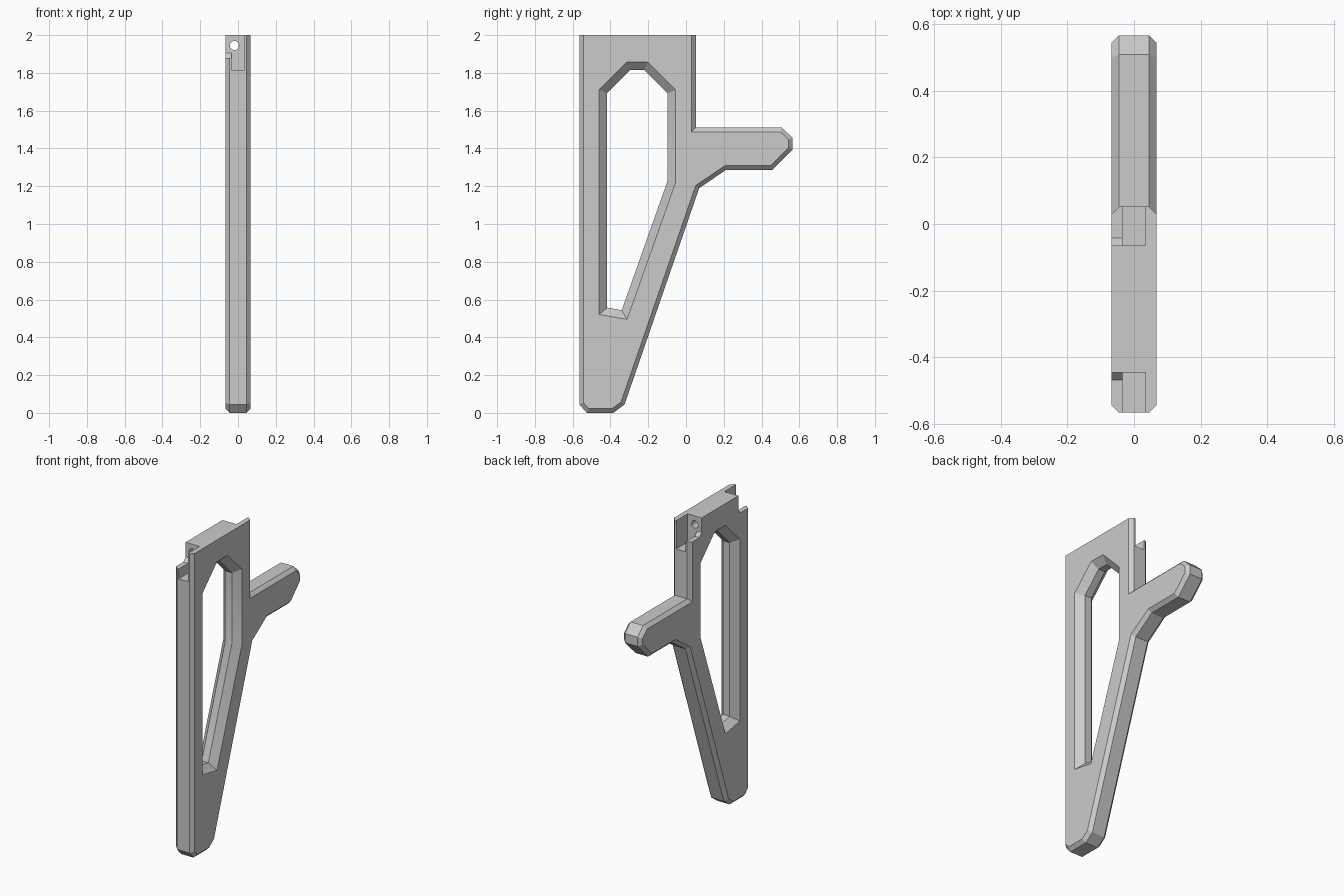
import bpy
import bmesh
import math
from mathutils import Vector

if "Cube" in bpy.data.objects:
    bpy.data.objects.remove(bpy.data.objects["Cube"], do_unlink=True)

HALF = 0.067       # half thickness of the plate
TOP = 2.0
POCKET = 0.034     # half width of the end pockets

gray = bpy.data.materials.new("plain gray")
gray.use_nodes = True
gray.diffuse_color = (0.6, 0.6, 0.6, 1)
gray.node_tree.nodes["Principled BSDF"].inputs["Base Color"].default_value = (0.6, 0.6, 0.6, 1)


def inset(points, d):
    """Move every side of a counter-clockwise (y, z) outline inward by d, mitred."""
    out = []
    pts = [Vector(p) for p in points]
    for i, p in enumerate(pts):
        a = (p - pts[i - 1]).normalized()
        b = (pts[(i + 1) % len(pts)] - p).normalized()
        na, nb = Vector((-a.y, a.x)), Vector((-b.y, b.x))
        out.append(p + (na + nb) * d / (1 + na.dot(nb)))
    return out


def loft(name, points, sections, z_max=9):
    """Solid through copies of an outline, one for each (x, inset) section."""
    bm = bmesh.new()
    rings = [[bm.verts.new((x, p.x, min(p.y, z_max))) for p in inset(points, d)]
             for x, d in sections]
    for r, s in zip(rings, rings[1:]):
        for i in range(len(r)):
            bm.faces.new((r[i - 1], r[i], s[i], s[i - 1]))
    bm.faces.new(rings[0])
    bm.faces.new(rings[-1])
    bmesh.ops.recalc_face_normals(bm, faces=bm.faces)
    mesh = bpy.data.meshes.new(name)
    bm.to_mesh(mesh)
    bm.free()
    obj = bpy.data.objects.new(name, mesh)
    bpy.context.collection.objects.link(obj)
    mesh.materials.append(gray)
    return obj


def cut(body, cutter):
    """Subtract the cutter from the body and discard it."""
    mod = body.modifiers.new("cut", 'BOOLEAN')
    mod.operation = 'DIFFERENCE'
    mod.solver = 'EXACT'
    mod.object = cutter
    cutter.hide_render = True
    bpy.context.view_layer.objects.active = body
    bpy.ops.object.modifier_apply(modifier=mod.name)
    bpy.data.objects.remove(cutter, do_unlink=True)


# Chamfered plate with tapering leg and rear arm
outline = [(-0.565, 0.045), (-0.525, 0), (-0.385, 0), (-0.325, 0.045),
           (0.07, 1.19), (0.213, 1.287), (0.457, 1.287), (0.565, 1.395),
           (0.565, 1.455), (0.508, 1.51), (0.052, 1.51), (0.052, 2.1), (-0.565, 2.1)]
c = 0.022
bracket = loft("bracket_body", outline,
               [(-HALF, c), (c - HALF, 0), (HALF - c, 0), (HALF, c)], TOP)

# Long opening, chamfered from both faces
opening = [(-0.46, 0.521), (-0.312, 0.495), (-0.055, 1.22), (-0.055, 1.71),
           (-0.203, 1.858), (-0.312, 1.858), (-0.46, 1.71)]
c = 0.043
cut(bracket, loft("opening_cutter", opening,
                  [(-HALF - 0.01, -0.01), (c - HALF, c), (HALF - c, c), (HALF + 0.01, -0.01)]))

# End pockets, with the wall on one side lowered and ramped
for wall, sign in ((-0.445, -1), (-0.065, 1)):
    far = wall + sign * 0.2
    pocket = [(wall, 1.815), (far, 1.815), (far, 2.1), (wall, 2.1)]
    notch = [(wall, 1.905), (wall + sign * 0.023, 1.88), (far, 1.88), (far, 2.1), (wall, 2.1)]
    if sign < 0:
        pocket.reverse()
        notch.reverse()
    cut(bracket, loft("pocket_cutter", pocket, [(-POCKET, 0), (POCKET, 0)]))
    cut(bracket, loft("notch_cutter", notch, [(-0.1, 0), (0, 0)]))

# Pin hole from front pocket to back pocket
bpy.ops.mesh.primitive_cylinder_add(vertices=32, radius=0.024, depth=0.45,
                                    location=(-0.019, -0.255, 1.945),
                                    rotation=(math.pi / 2, 0, 0))
pin = bpy.context.object
pin.name = "pin_cutter"
pin.data.materials.append(gray)
cut(bracket, pin)

# Flat faces with a smooth pin hole
bpy.ops.object.select_all(action='DESELECT')
bracket.select_set(True)
bpy.context.view_layer.objects.active = bracket
bpy.ops.object.shade_smooth_by_angle(angle=math.radians(20))
